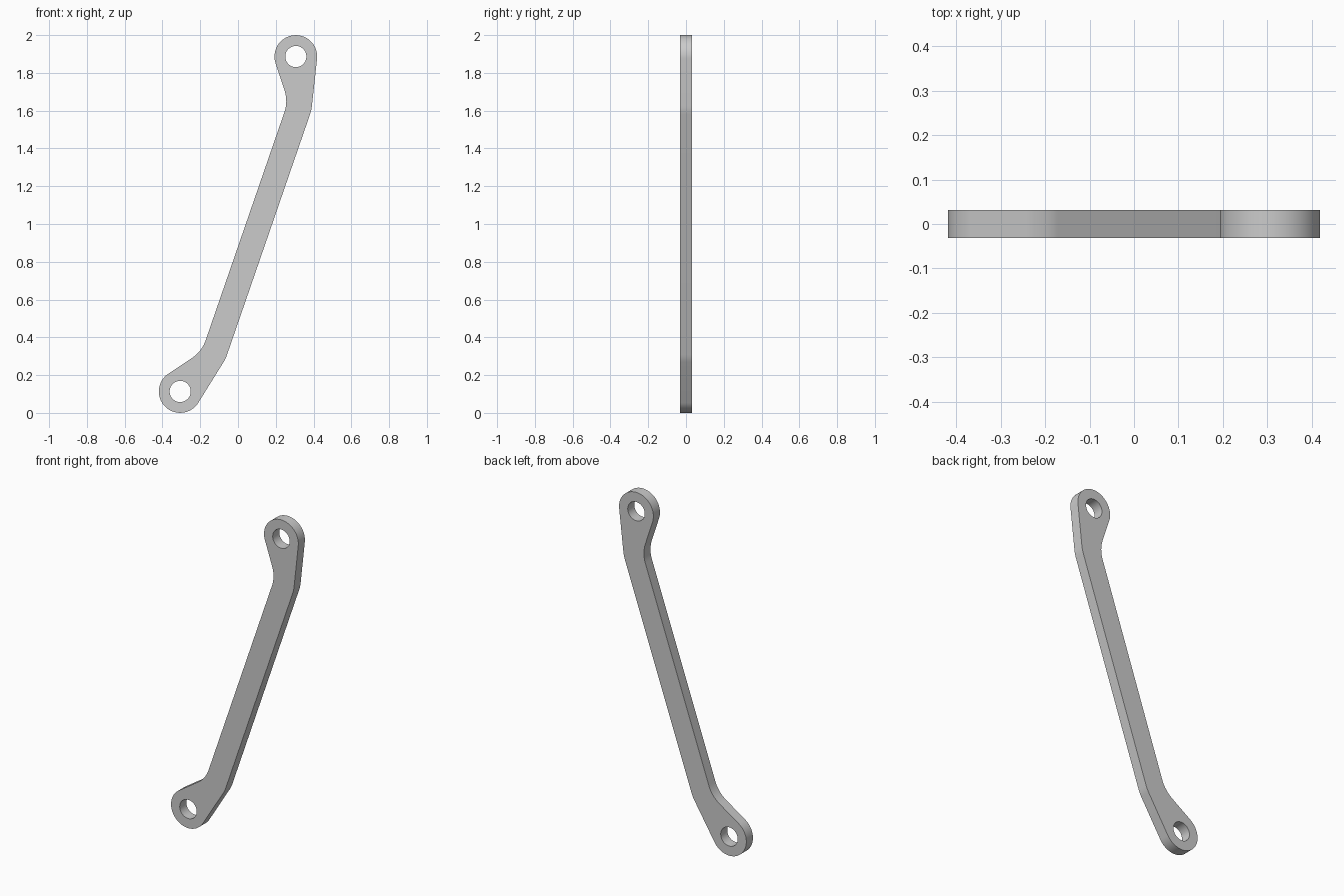
import bpy
from math import radians, sin, cos, pi

if "Cube" in bpy.data.objects:
    bpy.data.objects.remove(bpy.data.objects["Cube"])

TILT = radians(19.05)          # lean of the link in the front view
L, R, HOLE = 0.938, 0.113, 0.056
T_LEFT, T_RIGHT = 0.039, 0.171  # shank edges, offset from the line of holes
A, B = radians(12.8), radians(37.3)  # tangent angles of outer / inner lobe edges
R_OUT, R_IN = 0.2, 0.18         # bend fillets
HALF_THICK = 0.031


def arc(cx, cy, r, a0, a1, n):
    return [(cx + r * cos(a0 + (a1 - a0) * i / n),
             cy + r * sin(a0 + (a1 - a0) * i / n)) for i in range(n + 1)]


def add_loop(curve, pts):
    sp = curve.splines.new('POLY')
    sp.points.add(len(pts) - 1)
    for p, (t, s) in zip(sp.points, pts):
        p.co = (t * cos(TILT) + s * sin(TILT), 1 + s * cos(TILT) - t * sin(TILT), 0, 1)
    sp.use_cyclic_u = True


# Lower half outline: inner bend, eye, outer bend
s_in = -L + (R + R_IN + (T_LEFT - R_IN) * cos(B)) / sin(B)
s_out = -L + ((T_RIGHT - R_OUT) * cos(A) - (R - R_OUT)) / sin(A)
half = (arc(T_LEFT - R_IN, s_in, R_IN, 0, -B, 10)
        + arc(0, -L, R, pi - B, 2 * pi - A, 48)
        + arc(T_RIGHT - R_OUT, s_out, R_OUT, -A, 0, 6))

# Mirrored upper half, plus the two pin holes
curve = bpy.data.curves.new("link_arm", 'CURVE')
curve.dimensions = '2D'
curve.fill_mode = 'BOTH'
curve.extrude = HALF_THICK
add_loop(curve, half + [(t, -s) for t, s in reversed(half)])
for side in (-1, 1):
    add_loop(curve, arc(0, side * L, HOLE, 0, 2 * pi, 48)[:-1])

# Flat plate stood upright facing the front
link = bpy.data.objects.new("link_arm", curve)
bpy.context.collection.objects.link(link)
link.rotation_euler = (pi / 2, 0, 0)
bpy.context.view_layer.objects.active = link
link.select_set(True)
bpy.ops.object.convert(target='MESH')
link = bpy.context.object
bpy.ops.object.transform_apply(location=False, rotation=True, scale=False)
bpy.ops.object.mode_set(mode='EDIT')
bpy.ops.mesh.select_all(action='SELECT')
bpy.ops.mesh.remove_doubles(threshold=0.0002)
bpy.ops.mesh.normals_make_consistent(inside=False)
bpy.ops.object.mode_set(mode='OBJECT')
bpy.ops.object.shade_smooth_by_angle(angle=radians(30))
